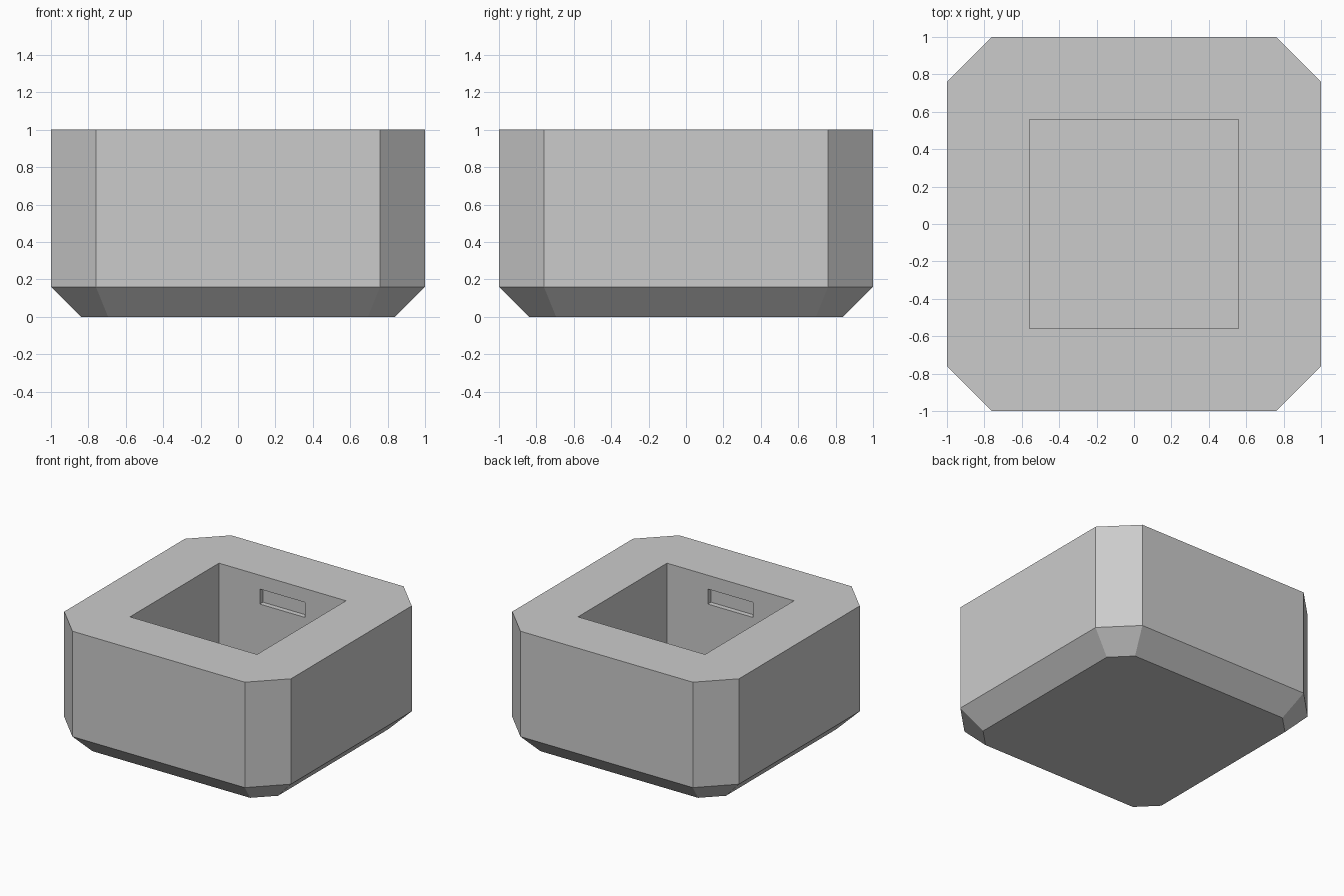
import bpy, bmesh

default = bpy.data.objects.get("Cube")
if default:
    bpy.data.objects.remove(default, do_unlink=True)

# Single grey plastic
grey = bpy.data.materials.new("plain_grey")
grey.use_nodes = True
colour = (0.6, 0.6, 0.6, 1)
grey.diffuse_color = colour
grey.node_tree.nodes["Principled BSDF"].inputs["Base Color"].default_value = colour


def octagon(bm, half, flat, z):
    """Ring of a square with clipped corners."""
    points = [(half, -flat), (half, flat), (flat, half), (-flat, half),
              (-half, flat), (-half, -flat), (-flat, -half), (flat, -half)]
    return [bm.verts.new((x, y, z)) for x, y in points]


def cut_box(target, name, size, bottom, top):
    """Cut a centred box out of the target."""
    bpy.ops.mesh.primitive_cube_add(size=1, location=(0, 0, (bottom + top) / 2))
    cutter = bpy.context.object
    cutter.name = name
    cutter.scale = (*size, top - bottom)
    cutter.hide_render = True
    bpy.context.view_layer.update()
    cut = target.modifiers.new(name, "BOOLEAN")
    cut.operation = "DIFFERENCE"
    cut.solver = "EXACT"
    cut.object = cutter
    bpy.context.view_layer.objects.active = target
    bpy.ops.object.modifier_apply(modifier=name)
    bpy.data.objects.remove(cutter, do_unlink=True)


# Block with clipped corners and a chamfered foot
bm = bmesh.new()
rings = [octagon(bm, 0.84, 0.695, 0), octagon(bm, 1, 0.76, 0.16), octagon(bm, 1, 0.76, 1)]
bm.faces.new(reversed(rings[0]))
bm.faces.new(rings[-1])
for low, high in zip(rings, rings[1:]):
    for i in range(8):
        j = (i + 1) % 8
        bm.faces.new((low[i], low[j], high[j], high[i]))
bmesh.ops.recalc_face_normals(bm, faces=bm.faces)
mesh = bpy.data.meshes.new("socket_block")
bm.to_mesh(mesh)
bm.free()
mesh.materials.append(grey)
block = bpy.data.objects.new("socket_block", mesh)
bpy.context.collection.objects.link(block)

# Square well, then clip slots in its front and back walls
cut_box(block, "well", (1.12, 1.12), 0.2, 1.2)
cut_box(block, "clip_slots", (0.4, 1.2), 0.77, 0.89)

# One flat colour throughout
block.data.materials.clear()
block.data.materials.append(grey)
for face in block.data.polygons:
    face.material_index = 0
    face.use_smooth = False
